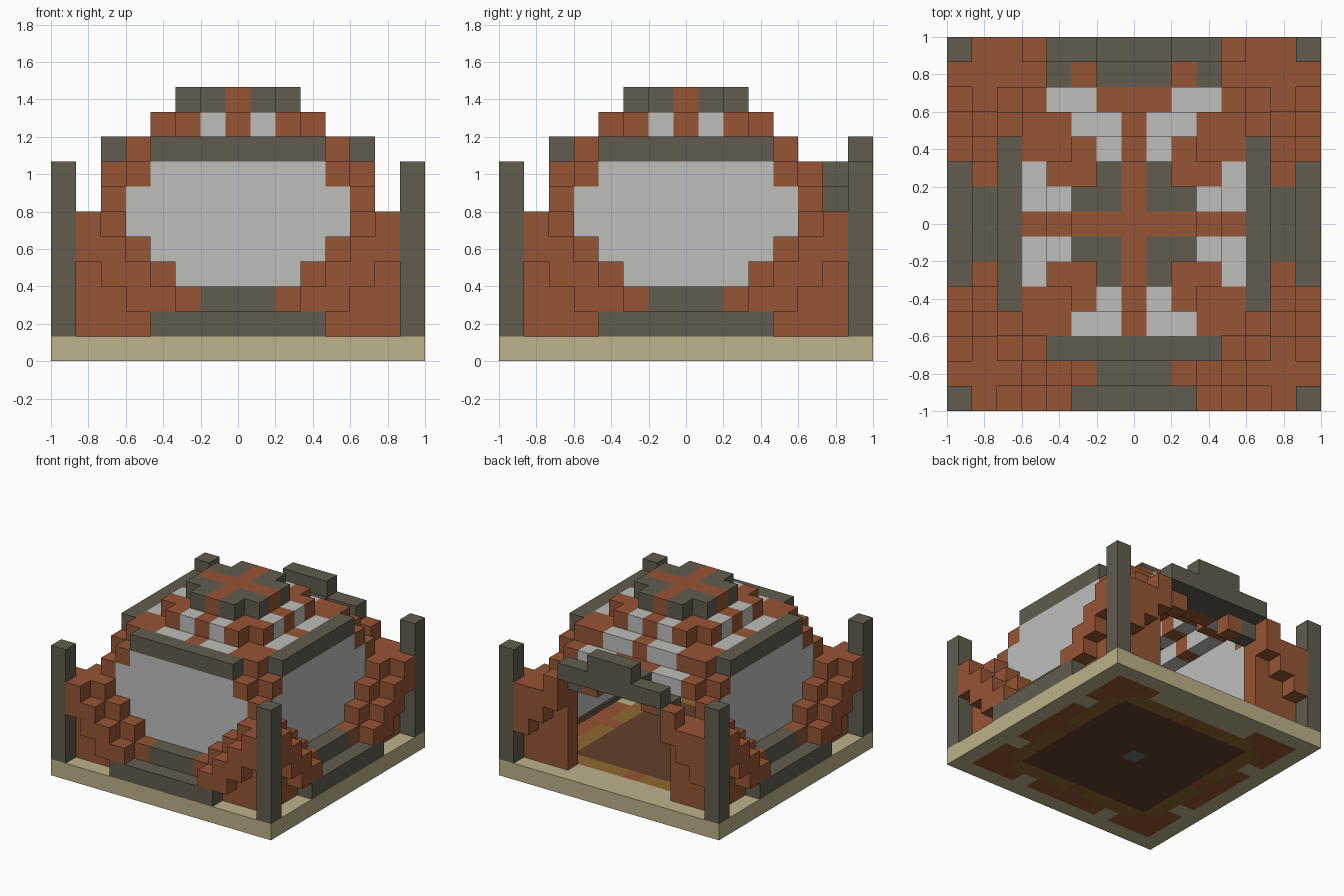
import bpy, bmesh
from mathutils import Vector

cube = bpy.data.objects.get("Cube")
if cube:
    bpy.data.objects.remove(cube)

U = 2 / 15          # size of one block


def material(name, rgb):
    m = bpy.data.materials.new(name)
    m.use_nodes = True
    m.diffuse_color = (*rgb, 1)
    m.node_tree.nodes["Principled BSDF"].inputs["Base Color"].default_value = (*rgb, 1)
    return m


MATS = {
    "sand": material("sand", (0.51, 0.445, 0.255)),
    "brick": material("brick", (0.305, 0.09, 0.034)),
    "stone": material("stone", (0.12, 0.107, 0.08)),
    "pale": material("pale panel", (0.51, 0.515, 0.505)),
    "gold": material("gold trim", (0.28, 0.14, 0.03)),
    "floor": material("dark floor", (0.125, 0.052, 0.024)),
    "slate": material("slate", (0.13, 0.17, 0.17)),
}

blocks = {}         # (column, row, layer) -> (part, colour)


def put(part, colour, cols, row, layers):
    for i in cols:
        for k in layers:
            blocks[(i, row, k)] = (part, colour)


def sym(reach):
    return range(-reach, reach + 1)


def spin(cell, turns):
    i, j, k = cell
    for _ in range(turns):
        i, j = -j, i
    return i, j, k


def put_spun(part, colour, i, j, layers, turns):
    for s in (-1, 1):
        for k in layers:
            blocks[spin((s * i, j, k), turns)] = (part, colour)


# Base slab with inlaid floor
for i in sym(7):
    for j in sym(7):
        a, b = max(abs(i), abs(j)), min(abs(i), abs(j))
        if a == 0:
            kind = ("floor_centre", "slate")
        elif a <= 4:
            kind = ("floor", "floor")
        elif a == 5:
            kind = ("floor_trim", "brick" if b in (0, 5) else "gold")
        elif a == 6 and (b >= 4 or (b <= 2 and j != 6)):
            kind = ("floor_ring", "brick")
        else:
            kind = ("base", "sand")
        blocks[(i, j, 0)] = kind

# Three closed sides: front, right and left
for t, side in ((0, "front"), (1, "left"), (3, "right")):
    def run(part, colour, reach, row, layers):
        for i in sym(reach):
            for k in layers:
                blocks[spin((i, row, k), t)] = (side + part, colour)

    run("_curb", "stone", 3, -7, [1])
    run("_sill", "stone", 1, -6, [2])
    run("_panel", "pale", 4, -5, [3, 4, 5, 6])
    run("_panel", "pale", 3, -5, [7])
    run("_lintel", "stone", 3, -5, [8])
    # Stepped bowl ribs, outer row then inner row
    for i, layers in ((3, [2]), (4, [2, 3]), (5, [3, 4]), (6, [4, 5])):
        put_spun(side + "_outer_rib", "brick", i, -7, layers, t)
    for i, layers in ((2, [2]), (3, [2, 3])):
        put_spun(side + "_inner_rib", "brick", i, -6, layers, t)

# Corners: buttresses, shoulders and pillars
for t in range(4):
    for i, top in ((4, 4), (5, 5), (6, 5)):
        put_spun("corner_buttress", "brick", i, -6, range(1, top + 1), t)
    put_spun("corner_shoulder", "brick", 5, -5, range(1, 7), t)
    put_spun("corner_shoulder", "brick", 4, -5, [7], t)
    put_spun("corner_pillar", "stone", 7, -7, range(1, 8), t)

# Open back with stepped arch
put("arch_crown", "stone", sym(1), 7, [8])
put("arch_crown", "stone", sym(3), 7, [7])
put("arch_crown", "stone", sym(1), 6, [7])
put("porch_roof", "pale", sym(3), 5, [7])
put("porch_roof", "brick", sym(1), 5, [7])
put("arch_rib", "brick", (-2, 2), 6, [6])
put("arch_crown", "stone", (-3, 3), 6, [6])
for i, layers in ((4, [5, 6]), (5, [4, 5]), (6, [3, 4, 5])):
    put("arch_rib", "brick", (-i, i), 7, layers)
put("arch_rib", "brick", (-4, 4), 6, [5])

# Stepped roof
for i in sym(4):
    for j in sym(4):
        a, b = max(abs(i), abs(j)), min(abs(i), abs(j))
        if a <= 2 and a + b <= 3:
            blocks[(i, j, 10)] = ("roof_cap", "brick" if b == 0 else "stone")
        elif a == 4:
            blocks[(i, j, 8)] = ("roof_low", "pale" if b in (1, 2) else "brick")
        elif a == 3 and b == 3:
            blocks[(i, j, 8)] = ("roof_low", "brick")
        else:
            blocks[(i, j, 9)] = ("roof_middle", "pale" if b == 1 else "brick")

# Turn the blocks into one mesh per part, keeping only exposed faces
parts = {}
for cell, (part, colour) in blocks.items():
    parts.setdefault(part, []).append((cell, colour))

for part, cells in parts.items():
    bm = bmesh.new()
    colours = sorted({c for _, c in cells})
    for cell, colour in cells:
        centre = Vector((cell[0], cell[1], cell[2] + 0.5)) * U
        for axis in range(3):
            for s in (-1, 1):
                near = list(cell)
                near[axis] += s
                if tuple(near) in blocks:
                    continue
                n, p, q = Vector(), Vector(), Vector()
                n[axis] = s
                p[(axis + 1) % 3] = s
                q[(axis + 2) % 3] = 1
                ring = (-p - q, p - q, p + q, q - p)
                f = bm.faces.new([bm.verts.new(centre + (n + c) * U / 2) for c in ring])
                f.material_index = colours.index(colour)
    bmesh.ops.remove_doubles(bm, verts=bm.verts, dist=U / 100)
    mesh = bpy.data.meshes.new(part)
    bm.to_mesh(mesh)
    bm.free()
    for c in colours:
        mesh.materials.append(MATS[c])
    bpy.context.collection.objects.link(bpy.data.objects.new(part, mesh))
